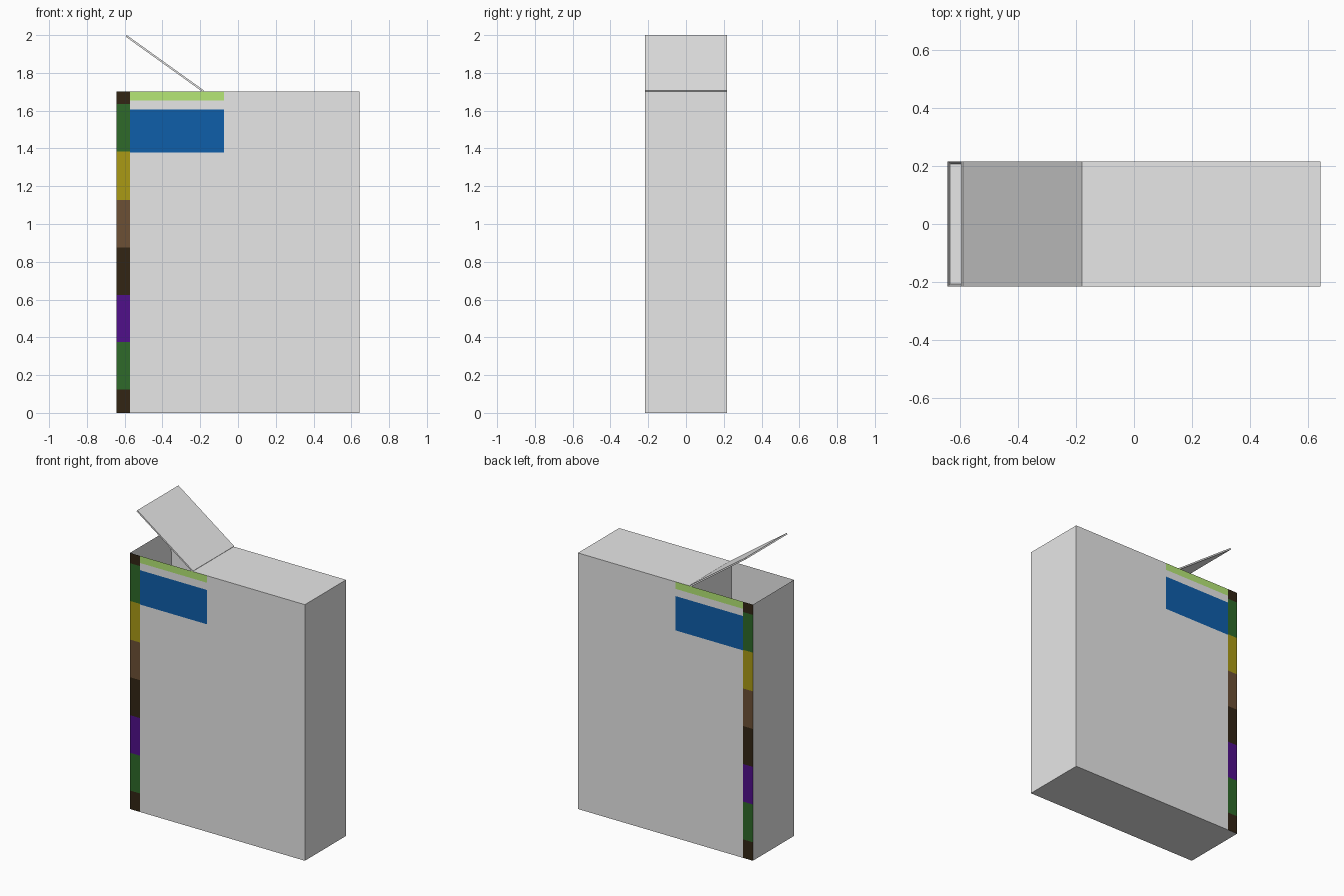
import bpy, bmesh, math
from mathutils import Vector

if "Cube" in bpy.data.objects:
    bpy.data.objects.remove(bpy.data.objects["Cube"])

W, D, H = 0.643, 0.216, 1.702        # half width, half depth, height of the carton
HINGE_X = -0.182                     # where the open lid folds up
STRIP_X, PANEL_X = -0.571, -0.075    # painted areas on front and back


def lin(c):
    c /= 255
    return c / 12.92 if c <= 0.04045 else ((c + 0.055) / 1.055) ** 2.4


PALETTE = {
    "card_grey": (231, 231, 231),
    "lime": (184, 234, 120),
    "blue": (15, 94, 170),
    "dark_brown": (50, 37, 20),
    "green": (46, 106, 41),
    "olive": (170, 154, 21),
    "brown": (108, 80, 53),
    "purple": (80, 16, 138),
}
NAMES = list(PALETTE)
mats = []
for name, rgb in PALETTE.items():
    m = bpy.data.materials.new(name)
    m.diffuse_color = (*[lin(c) for c in rgb], 1)
    m.use_nodes = True
    m.node_tree.nodes["Principled BSDF"].inputs["Base Color"].default_value = m.diffuse_color
    mats.append(m)


def make_object(name, bm):
    bm.normal_update()
    mesh = bpy.data.meshes.new(name)
    bm.to_mesh(mesh)
    bm.free()
    for m in mats:
        mesh.materials.append(m)
    ob = bpy.data.objects.new(name, mesh)
    bpy.context.collection.objects.link(ob)
    return ob


# Side strip bands: lower edge and colour, from the top down
BANDS = [(1.634, "dark_brown"), (1.383, "green"), (1.126, "olive"), (0.876, "brown"),
         (0.624, "dark_brown"), (0.374, "purple"), (0.123, "green"), (0.0, "dark_brown")]
BLUE_Z = (1.379, 1.607)
LIME_Z = 1.655

# Carton: box cut along every colour border
bm = bmesh.new()
bmesh.ops.create_cube(bm, size=1)
for v in bm.verts:
    v.co = Vector((v.co.x * 2 * W, v.co.y * 2 * D, (v.co.z + 0.5) * H))


def cut(co, no):
    bmesh.ops.bisect_plane(bm, geom=bm.verts[:] + bm.edges[:] + bm.faces[:],
                           plane_co=co, plane_no=no, dist=1e-5)


for x in (STRIP_X, HINGE_X, PANEL_X):
    cut((x, 0, 0), (1, 0, 0))
for z in [b[0] for b in BANDS[:-1]] + [*BLUE_Z, LIME_Z]:
    cut((0, 0, z), (0, 0, 1))

# Colour the front and back faces by position
bm.normal_update()
for f in bm.faces:
    c = f.calc_center_median()
    colour = "card_grey"
    if abs(f.normal.y) > 0.9:
        if c.x < STRIP_X:
            colour = next(n for z, n in BANDS if c.z > z)
        elif c.x < PANEL_X:
            if c.z > LIME_Z:
                colour = "lime"
            elif BLUE_Z[0] < c.z < BLUE_Z[1]:
                colour = "blue"
    f.material_index = NAMES.index(colour)

# Opening: push the top left of the box down into a slightly tapered cavity
mouth = [f for f in bm.faces if f.normal.z > 0.9 and f.calc_center_median().x < HINGE_X]
ext = bmesh.ops.extrude_face_region(bm, geom=mouth)
bmesh.ops.delete(bm, geom=mouth, context='FACES')
mid = (HINGE_X - W) / 2
for v in [g for g in ext["geom"] if isinstance(g, bmesh.types.BMVert)]:
    v.co = Vector((mid + (v.co.x - mid) * 0.95, v.co.y * 0.96, 0.8))
for f in bm.faces:
    if f.calc_center_median().z < H - 0.001 and all(abs(v.co.z - 0.8) < 1e-5 or v.co.z > H - 1e-4 for v in f.verts):
        f.material_index = 0
make_object("carton", bm)

# Lid flap: thin sheet folded up from the hinge
bm = bmesh.new()
start, end = Vector((HINGE_X, 0, H)), Vector((-0.592, 0, 1.996))
along = end - start
side = Vector((-along.z, 0, along.x)).normalized() * -0.005
corners = [start, end, end - side * 2, start - side * 2]
corners = [c + side for c in corners]
base = bm.faces.new([bm.verts.new((c.x, -D, c.z)) for c in corners])
ext = bmesh.ops.extrude_face_region(bm, geom=[base])
for g in ext["geom"]:
    if isinstance(g, bmesh.types.BMVert):
        g.co.y = D
bmesh.ops.recalc_face_normals(bm, faces=bm.faces[:])
make_object("lid_flap", bm)
